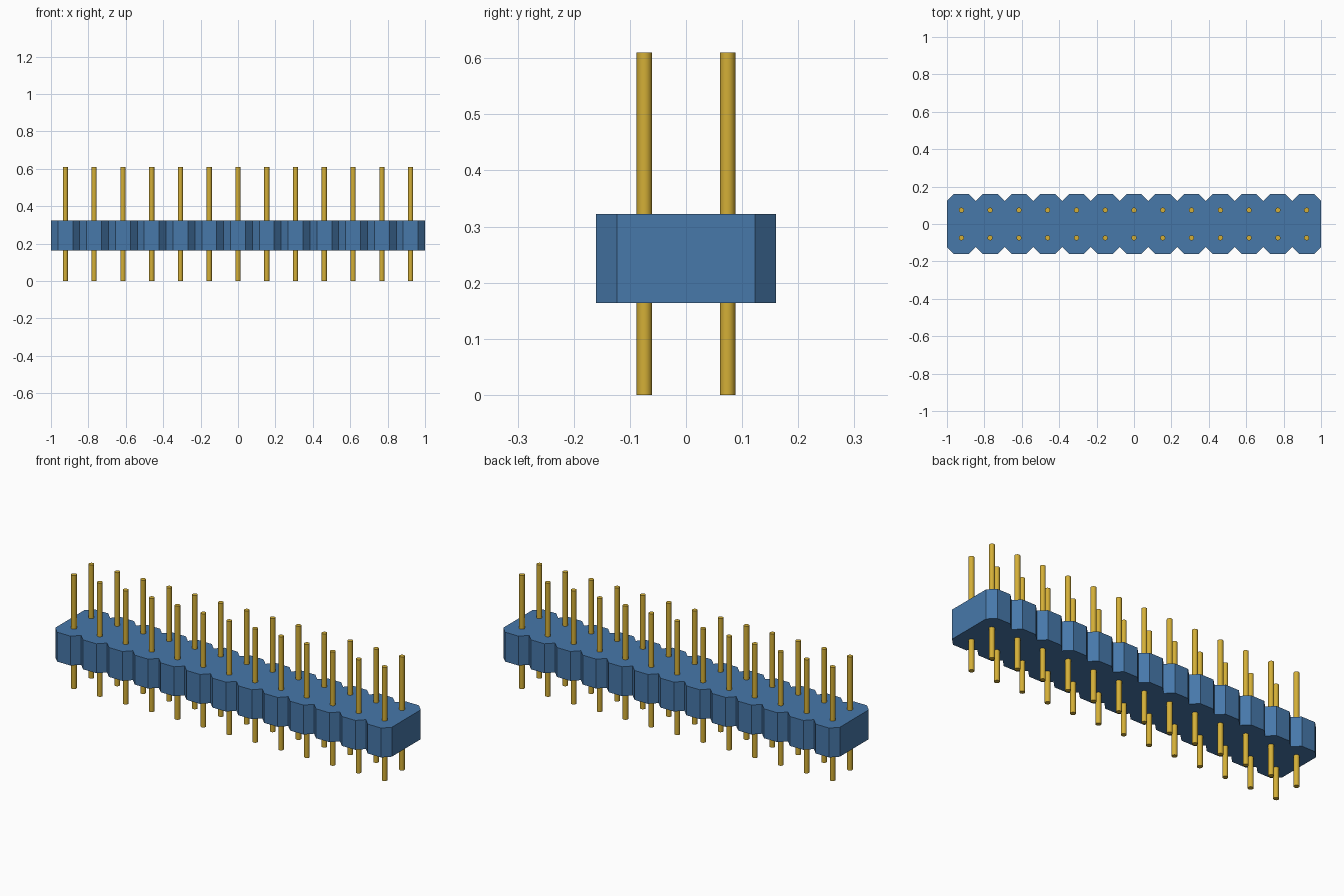
import bpy
import bmesh
import math

COLUMNS = 13
PITCH = 2 / COLUMNS
HALF_DEPTH = 0.16
CHAMFER = 0.037
BODY_BOTTOM, BODY_TOP = 0.164, 0.322
PIN_RADIUS, PIN_HEIGHT, ROW_Y = 0.0138, 0.61, 0.074

cube = bpy.data.objects.get("Cube")
if cube:
    bpy.data.objects.remove(cube, do_unlink=True)


def make_material(name, colour):
    mat = bpy.data.materials.new(name)
    mat.use_nodes = True
    mat.diffuse_color = colour
    bsdf = next(n for n in mat.node_tree.nodes if n.type == "BSDF_PRINCIPLED")
    bsdf.inputs["Base Color"].default_value = colour
    return mat


def make_object(name, bm, mat):
    bmesh.ops.recalc_face_normals(bm, faces=bm.faces)
    mesh = bpy.data.meshes.new(name)
    bm.to_mesh(mesh)
    bm.free()
    mesh.materials.append(mat)
    obj = bpy.data.objects.new(name, mesh)
    bpy.context.collection.objects.link(obj)
    return obj


blue = make_material("blue plastic", (0.063, 0.188, 0.402, 1))
gold = make_material("gold metal", (0.658, 0.429, 0.038, 1))

# Housing: a row of chamfered cells traced as one outline, then extruded
notch_y = HALF_DEPTH - CHAMFER
front_edge = [(-1, -notch_y)]
for i in range(COLUMNS):
    left = -1 + i * PITCH
    right = left + PITCH
    front_edge += [(left + CHAMFER, -HALF_DEPTH),
                   (right - CHAMFER, -HALF_DEPTH),
                   (right, -notch_y)]
outline = front_edge + [(-x, -y) for x, y in front_edge]

bm = bmesh.new()
base = bm.faces.new([bm.verts.new((x, y, BODY_BOTTOM)) for x, y in outline])
extruded = bmesh.ops.extrude_face_region(bm, geom=[base], use_keep_orig=True)
top_verts = [g for g in extruded["geom"] if isinstance(g, bmesh.types.BMVert)]
bmesh.ops.translate(bm, verts=top_verts, vec=(0, 0, BODY_TOP - BODY_BOTTOM))
make_object("housing", bm, blue)

# Pins: two rows sharing one round pin mesh
bm = bmesh.new()
bmesh.ops.create_cone(bm, cap_ends=True, segments=16, radius1=PIN_RADIUS,
                      radius2=PIN_RADIUS, depth=PIN_HEIGHT)
first_pin = make_object("pin", bm, gold)
bpy.ops.object.select_all(action="DESELECT")
first_pin.select_set(True)
bpy.context.view_layer.objects.active = first_pin
bpy.ops.object.shade_smooth_by_angle(angle=math.radians(40))

for row, y in (("front", -ROW_Y), ("back", ROW_Y)):
    for i in range(COLUMNS):
        pin = first_pin.copy()
        pin.name = f"{row}_pin_{i + 1}"
        pin.location = (-1 + (i + 0.5) * PITCH, y, PIN_HEIGHT / 2)
        bpy.context.collection.objects.link(pin)
bpy.data.objects.remove(first_pin, do_unlink=True)
